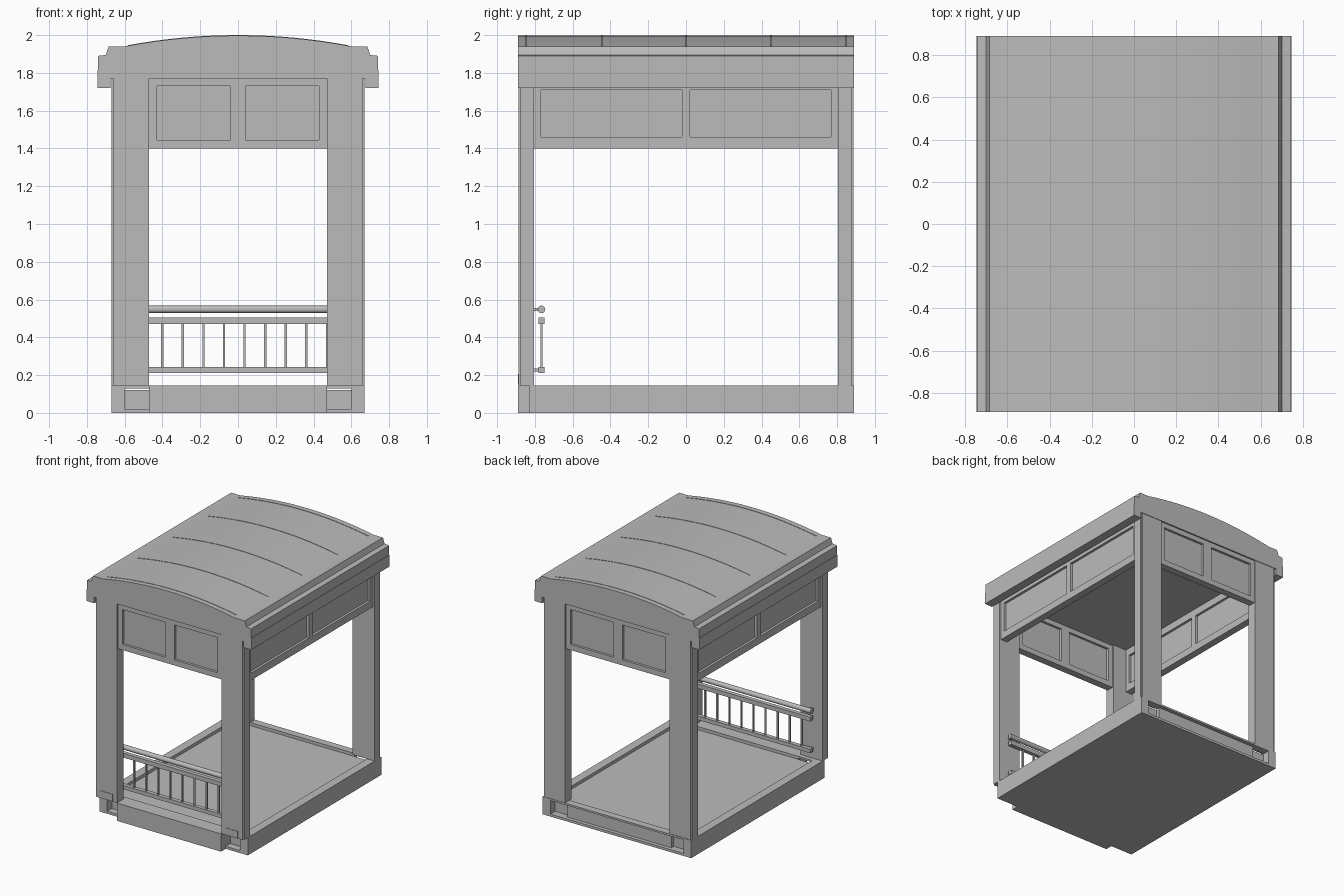
import bpy, bmesh, math
from mathutils import Vector

old = bpy.data.objects.get("Cube")
if old:
    bpy.data.objects.remove(old, do_unlink=True)

grey = bpy.data.materials.new("plain_grey")
grey.use_nodes = True
COLOUR = (0.5, 0.5, 0.5, 1)
grey.diffuse_color = COLOUR
grey.node_tree.nodes["Principled BSDF"].inputs["Base Color"].default_value = COLOUR


def make_object(name, bm):
    bmesh.ops.recalc_face_normals(bm, faces=bm.faces)
    mesh = bpy.data.meshes.new(name)
    bm.to_mesh(mesh)
    bm.free()
    mesh.materials.append(grey)
    obj = bpy.data.objects.new(name, mesh)
    bpy.context.collection.objects.link(obj)
    return obj


def add_box(bm, x, y, z):
    """Add a box given its (low, high) extent on each axis."""
    verts = bmesh.ops.create_cube(bm, size=1)["verts"]
    for v in verts:
        v.co = Vector([(lo + hi) / 2 + c * (hi - lo) for c, (lo, hi) in zip(v.co, (x, y, z))])


def boxes(name, extents):
    bm = bmesh.new()
    for e in extents:
        add_box(bm, *e)
    return make_object(name, bm)


def span(side, near, far):
    return tuple(sorted((side * near, side * far)))


def extrude_y(name, outline, y0, y1):
    """Extrude an (x, z) outline along y."""
    bm = bmesh.new()
    face = bm.faces.new([bm.verts.new((x, y0, z)) for x, z in outline])
    new = bmesh.ops.extrude_face_region(bm, geom=[face])["geom"]
    bmesh.ops.translate(bm, vec=(0, y1 - y0, 0),
                        verts=[v for v in new if isinstance(v, bmesh.types.BMVert)])
    return make_object(name, bm)


def arch(half, low, high, steps=24):
    """Points of a shallow circular arch from +x to -x."""
    rise = high - low
    radius = (half * half + rise * rise) / (2 * rise)
    xs = [half - 2 * half * i / steps for i in range(steps + 1)]
    return [(x, high - radius + math.sqrt(radius * radius - x * x)) for x in xs]


W, D = 0.67, 0.89        # half width and half depth of the body
IN = 0.47                # inner edge of the posts
BASE = 0.145             # top of the base
FRONT = -0.83            # front of the base behind the step
SIDES = (-1, 1)

# Base: floor, side beams, and end beams with open slots
boxes("floor", [((-0.6, 0.6), (FRONT + 0.06, D - 0.06), (0, 0.12))])
boxes("base_side_beams", [(span(s, 0.6, W), (FRONT, D), (0, BASE)) for s in SIDES])
end_rails = []
for y in ((FRONT, FRONT + 0.06), (D - 0.06, D)):
    end_rails += [((-0.6, 0.6), y, (0, 0.02)), ((-0.6, 0.6), y, (0.13, BASE))]
boxes("base_end_rails", end_rails)
boxes("back_slot_panel", [((-IN, IN), (D - 0.06, D - 0.03), (0.02, 0.13))])
boxes("front_step", [((-IN, IN), (-D, FRONT + 0.06), (0, BASE))])

# Corner posts with a slim outer strip
post_parts = []
for sx in SIDES:
    for sy in SIDES:
        post_parts.append((span(sx, IN, 0.66), span(sy, 0.805, D - 0.004), (BASE, 1.775)))
        post_parts.append((span(sx, 0.66, W), span(sy, 0.805, D - 0.015), (BASE, 1.775)))
boxes("corner_posts", post_parts)
boxes("post_foot_plates", [(span(s, 0.51, 0.62), (-D, -D + 0.006), (0.15, 0.205)) for s in SIDES])


def header(name, axis, side, length, outer, bays, z_low, z_high):
    """Panelled board: frame bars around two recessed panels."""
    gap, edge = bays
    cells = [((-length, length), (1.40, z_low)), ((-length, length), (z_high, 1.775)),
             ((-gap, gap), (z_low, z_high))]
    cells += [(span(s, edge, length), (z_low, z_high)) for s in SIDES]
    thick = span(side, outer - 0.06, outer)
    thin = span(side, outer - 0.04, outer - 0.02)
    parts = [(u, thick, z) for u, z in cells]
    parts += [(span(s, gap, edge), thin, (z_low, z_high)) for s in SIDES]
    if axis == "y":
        parts = [(t, u, z) for u, t, z in parts]
    boxes(name, parts)


for s, end, flank in ((-1, "front", "right"), (1, "back", "left")):
    header(end + "_header", "x", s, IN, D - 0.012, (0.04, 0.43), 1.445, 1.73)
    header(flank + "_header", "y", s, 0.805, 0.655, (0.022, 0.768), 1.46, 1.71)

# Roof: eaves with hanging lips, stepped edge and shallow arch
half = [(0.675, 1.77), (0.675, 1.72), (0.745, 1.72), (0.745, 1.815), (0.741, 1.815),
        (0.741, 1.89), (0.70, 1.895), (0.685, 1.94), (0.60, 1.94)]
curve = arch(0.585, 1.943, 1.997)
roof = extrude_y("roof", half + curve + [(-x, z) for x, z in reversed(half)], -D, D)

# Raised seams across the arch
top = arch(0.585, 1.946, 2.0)
under = [(x, z - 0.02) for x, z in reversed(top)]
for i, y in enumerate((-0.845, -0.447, 0.0, 0.45, 0.845)):
    extrude_y(f"roof_seam_{i + 1}", top + under, y - 0.004, y + 0.004)

# Railing: square rails, balusters and wall brackets
RAIL_Y = -0.765
rail = (RAIL_Y - 0.017, RAIL_Y + 0.017)
boxes("railing_rails", [((-0.6, 0.6), rail, z) for z in ((0.212, 0.243), (0.47, 0.505))])
boxes("railing_balusters", [((x - 0.006, x + 0.006), (RAIL_Y - 0.006, RAIL_Y + 0.006), (0.24, 0.475))
                            for x in [-0.51 + 0.109 * i for i in range(10)]])
boxes("railing_brackets", [(span(s, 0.565, 0.585), (-0.81, RAIL_Y), z)
                           for s in SIDES for z in ((0.22, 0.235), (0.54, 0.555))])

# Round handrail
bm = bmesh.new()
bmesh.ops.create_cone(bm, cap_ends=True, segments=16, radius1=0.02, radius2=0.02, depth=1.2)
for v in bm.verts:
    v.co = Vector((v.co.z, v.co.x + RAIL_Y, v.co.y + 0.548))
handrail = make_object("handrail", bm)

for obj in (roof, handrail):
    bpy.ops.object.select_all(action="DESELECT")
    obj.select_set(True)
    bpy.context.view_layer.objects.active = obj
    bpy.ops.object.shade_smooth_by_angle(angle=math.radians(30))
